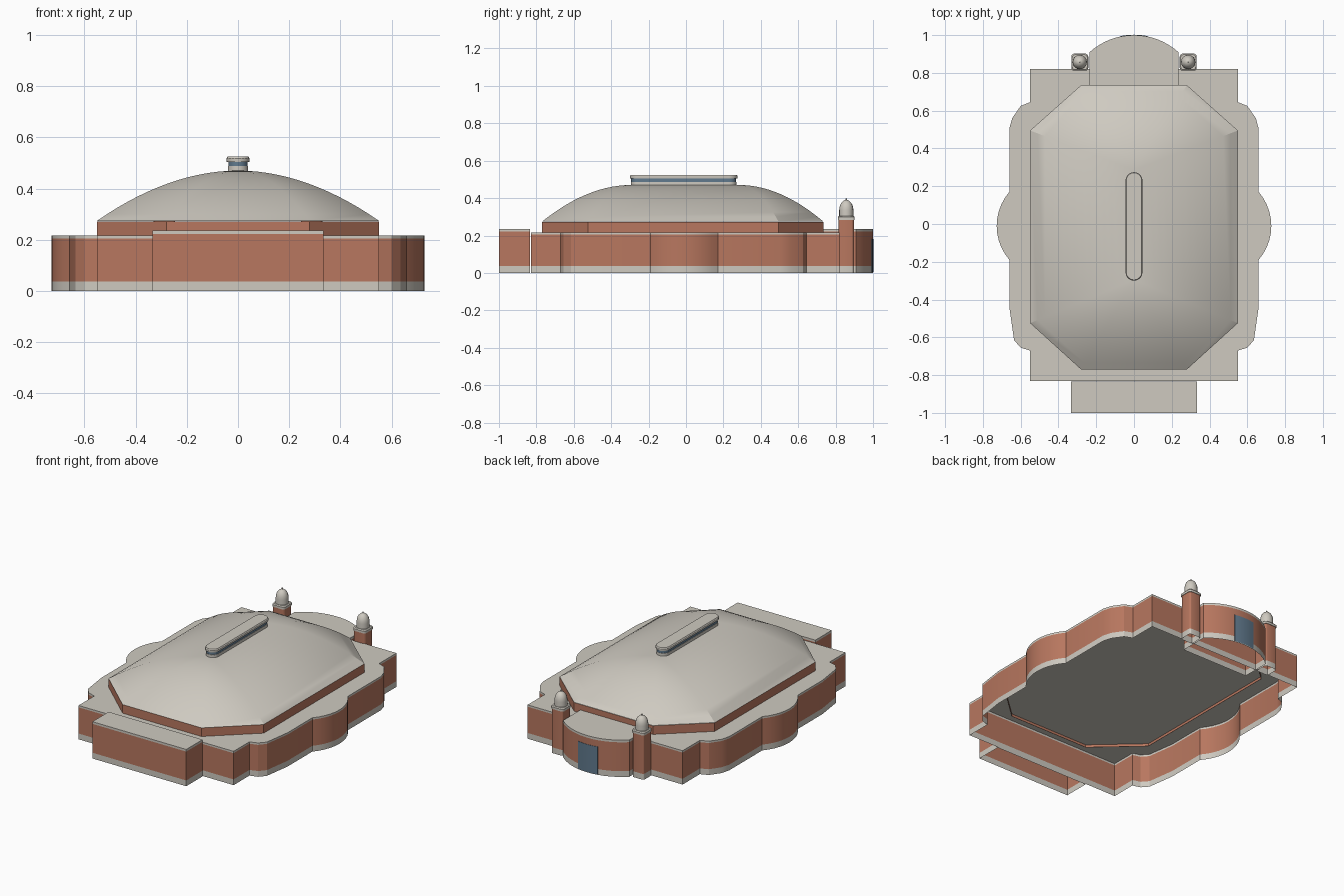
import bpy, bmesh, math

if "Cube" in bpy.data.objects:
    bpy.data.objects.remove(bpy.data.objects["Cube"])


def material(name, rgb):
    m = bpy.data.materials.new(name)
    m.diffuse_color = (*rgb, 1)
    m.use_nodes = True
    m.node_tree.nodes["Principled BSDF"].inputs["Base Color"].default_value = m.diffuse_color
    return m


CREAM = material("cream stone", (0.62, 0.59, 0.53))
BRICK = material("red brick", (0.48, 0.185, 0.115))
GLASS = material("blue grey glass", (0.12, 0.195, 0.27))


def build(name, rings, band_mats, cap=True):
    """Skin a stack of counter-clockwise rings, one material per band."""
    mats = list(dict.fromkeys(band_mats + [CREAM]))
    me = bpy.data.meshes.new(name)
    for m in mats:
        me.materials.append(m)
    bm = bmesh.new()
    loops = [[bm.verts.new(p) for p in r] for r in rings]
    n = len(rings[0])
    for k, mat in enumerate(band_mats):
        a, b = loops[k], loops[k + 1]
        for i in range(n):
            j = (i + 1) % n
            f = bm.faces.new((a[i], a[j], b[j], b[i]))
            f.material_index = mats.index(mat)
    if cap:
        f = bm.faces.new(loops[-1])
        f.material_index = mats.index(CREAM)
    bmesh.ops.remove_doubles(bm, verts=bm.verts, dist=1e-5)
    bm.to_mesh(me)
    bm.free()
    ob = bpy.data.objects.new(name, me)
    bpy.context.collection.objects.link(ob)
    return ob


def at(outline, z):
    return [(x, y, z) for x, y in outline]


def shell(name, outline, levels, mats):
    return build(name, [at(outline, z) for z in levels], mats)


def arc(cx, cy, r, a0, a1, n):
    return [(cx + r * math.cos(math.radians(a0 + (a1 - a0) * i / n)),
             cy + r * math.sin(math.radians(a0 + (a1 - a0) * i / n)))
            for i in range(n + 1)]


def mirrored(right):
    """Close a right-hand outline, listed front to back, with its mirror."""
    return right + [(-x, y) for x, y in reversed(right) if abs(x) > 1e-6]


WALL = [CREAM, BRICK, CREAM]

# Main hall walls with side bays, open below, flat roof on top
r_bay = 0.275
a_bay = math.degrees(math.asin(0.18 / r_bay))
main = mirrored([(0.55, -0.83), (0.55, -0.67), (0.60, -0.655), (0.635, -0.615),
                 (0.66, -0.44)]
                + arc(0.727 - r_bay, -0.01, r_bay, -a_bay, a_bay, 10)
                + [(0.66, 0.505), (0.645, 0.56), (0.60, 0.625), (0.55, 0.645),
                   (0.55, 0.82)])
shell("main_hall", main, [0, 0.037, 0.205, 0.217], WALL)

# Front entrance block
shell("front_block", mirrored([(0.333, -1.0), (0.333, -0.835)]),
      [0, 0.037, 0.222, 0.236], WALL)

# Rounded apse at the back
r_apse = 0.352
a_apse = math.degrees(math.asin(0.235 / r_apse))
apse = [(-0.235, 0.73), (0.235, 0.73)] + arc(
    0, 1 - r_apse, r_apse, 90 - a_apse, 90 + a_apse, 16)
shell("apse", apse, [0, 0.037, 0.222, 0.236], WALL)

# Apse window: thin curved plate
half = math.degrees(math.asin(0.07 / r_apse))
plate = (arc(0, 1 - r_apse, r_apse + 0.002, 90 - half, 90 + half, 6)
         + arc(0, 1 - r_apse, r_apse - 0.004, 90 + half, 90 - half, 6))
window = shell("apse_window", plate, [0.004, 0.18], [GLASS])
for f in window.data.polygons:
    f.material_index = 0

# Eight-sided drum under the roof
octagon = mirrored([(0.28, -0.77), (0.55, -0.525), (0.55, 0.495), (0.28, 0.735)])
shell("drum", octagon, [0.20, 0.272], [BRICK])

# Curved hipped roof, drawn in towards a ridge line
STEPS = 14
rings = []
for k in range(STEPS + 1):
    t = 1 - k / STEPS
    z = 0.274 + 0.196 * (1 - t ** 1.95)
    ring = []
    for x, y in octagon:
        ridge = 0.285 if y > 0 else -0.295
        ring.append((x * t, ridge + (y - ridge) * t, z))
    rings.append(ring)
build("curved_roof", rings, [CREAM] * STEPS, cap=False)


# Long rounded skylight on the ridge
def stadium(r):
    return arc(0, 0.23, r, 0, 180, 10) + arc(0, -0.255, r, 180, 360, 10)


profile = [(0.040, 0.455), (0.040, 0.487), (0.038, 0.487), (0.038, 0.504),
           (0.044, 0.504), (0.045, 0.509), (0.045, 0.518), (0.041, 0.524)]
build("ridge_skylight", [at(stadium(r), z) for r, z in profile],
      [CREAM, CREAM, GLASS, CREAM, CREAM, CREAM, CREAM])


# Corner turrets with domed caps
def rounded_square(cx, cy, h, r):
    pts = []
    for q, (sx, sy) in enumerate([(1, 1), (-1, 1), (-1, -1), (1, -1)]):
        pts += arc(cx + sx * (h - r), cy + sy * (h - r), r, 90 * q, 90 * q + 90, 3)
    return pts


for side, sx in (("left", -1), ("right", 1)):
    cx, cy = sx * 0.287, 0.857
    steps = [(0.042, 0), (0.042, 0.037), (0.042, 0.284), (0.045, 0.284),
             (0.045, 0.298), (0.040, 0.304)]
    build(side + "_turret",
          [at(rounded_square(cx, cy, h, 0.015), z) for h, z in steps],
          [CREAM, BRICK, CREAM, CREAM, CREAM])
    dome = [(0.038, 0.300), (0.038, 0.335)]
    dome += [(0.038 * math.cos(a), 0.335 + 0.055 * math.sin(a))
             for a in [math.radians(d) for d in (15, 30, 45, 60, 75, 84)]]
    dome += [(0.004, 0.397), (0.001, 0.400)]
    build(side + "_turret_dome",
          [at(arc(cx, cy, r, 0, 337.5, 15), z) for r, z in dome],
          [CREAM] * (len(dome) - 1))

# Smooth curved surfaces, keep edges crisp
for ob in bpy.context.scene.objects:
    ob.select_set(True)
    bpy.context.view_layer.objects.active = ob
bpy.ops.object.shade_smooth_by_angle(angle=math.radians(25))
